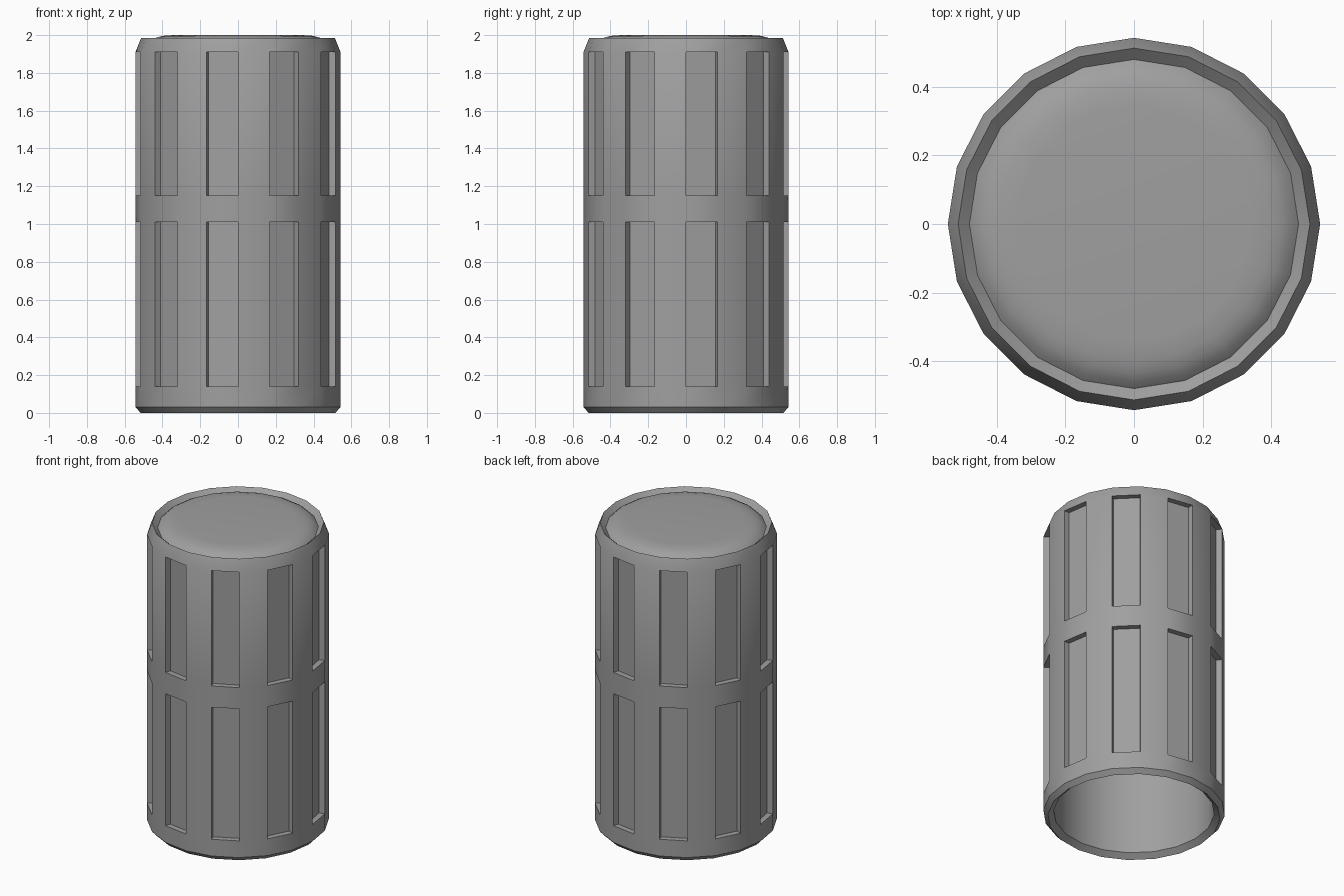
import bpy, bmesh, math

SIDES = 20
RADIUS = 0.543
PANEL_DEPTH = 0.037

cube = bpy.data.objects.get("Cube")
if cube:
    bpy.data.objects.remove(cube)

grey = bpy.data.materials.new("mid grey")
grey.use_nodes = True
colour = (0.35, 0.35, 0.35, 1)
grey.diffuse_color = colour
grey.node_tree.nodes["Principled BSDF"].inputs["Base Color"].default_value = colour


def lathe(bm, profile):
    """Turn (radius, height) points around z; return the faces of each band."""
    rings = []
    for r, z in profile:
        rings.append([bm.verts.new((r * math.cos(a), r * math.sin(a), z))
                      for a in (math.tau * k / SIDES for k in range(SIDES))])
    bands = []
    for low, high in zip(rings, rings[1:]):
        bands.append([bm.faces.new((low[k], low[(k + 1) % SIDES],
                                    high[(k + 1) % SIDES], high[k]))
                      for k in range(SIDES)])
    return bands, rings


def finish(name, bm):
    mesh = bpy.data.meshes.new(name)
    bm.to_mesh(mesh)
    bm.free()
    mesh.materials.append(grey)
    obj = bpy.data.objects.new(name, mesh)
    bpy.context.collection.objects.link(obj)
    bpy.ops.object.select_all(action='DESELECT')
    obj.select_set(True)
    bpy.context.view_layer.objects.active = obj
    bpy.ops.object.shade_smooth_by_angle(angle=math.radians(30))


# Outer shell with chamfered rims
bm = bmesh.new()
bands, _ = lathe(bm, [(0.48, 0.03), (0.515, 0), (RADIUS, 0.03), (RADIUS, 0.14),
                      (RADIUS, 1.01), (RADIUS, 1.15), (RADIUS, 1.91),
                      (0.513, 1.985), (0.48, 1.955)])

# Two rows of recessed panels on every other side
panels = bands[3][::2] + bands[5][::2]
floors = bmesh.ops.extrude_discrete_faces(bm, faces=panels)["faces"]
scale = (RADIUS - PANEL_DEPTH) / RADIUS
for face in floors:
    for v in face.verts:
        v.co.x *= scale
        v.co.y *= scale
finish("outer_shell", bm)

# Hollow lining, open at the bottom
bm = bmesh.new()
bands, _ = lathe(bm, [(0.48, 0.03), (0.48, 1.955)])
bmesh.ops.reverse_faces(bm, faces=bm.faces[:])
finish("inner_lining", bm)

# Softly domed top cap
bm = bmesh.new()
bands, rings = lathe(bm, [(0.48, 1.955), (0.46, 1.973), (0.435, 1.986),
                          (0.40, 1.996), (0.34, 2.0)])
bm.faces.new(rings[-1])
finish("top_cap", bm)
